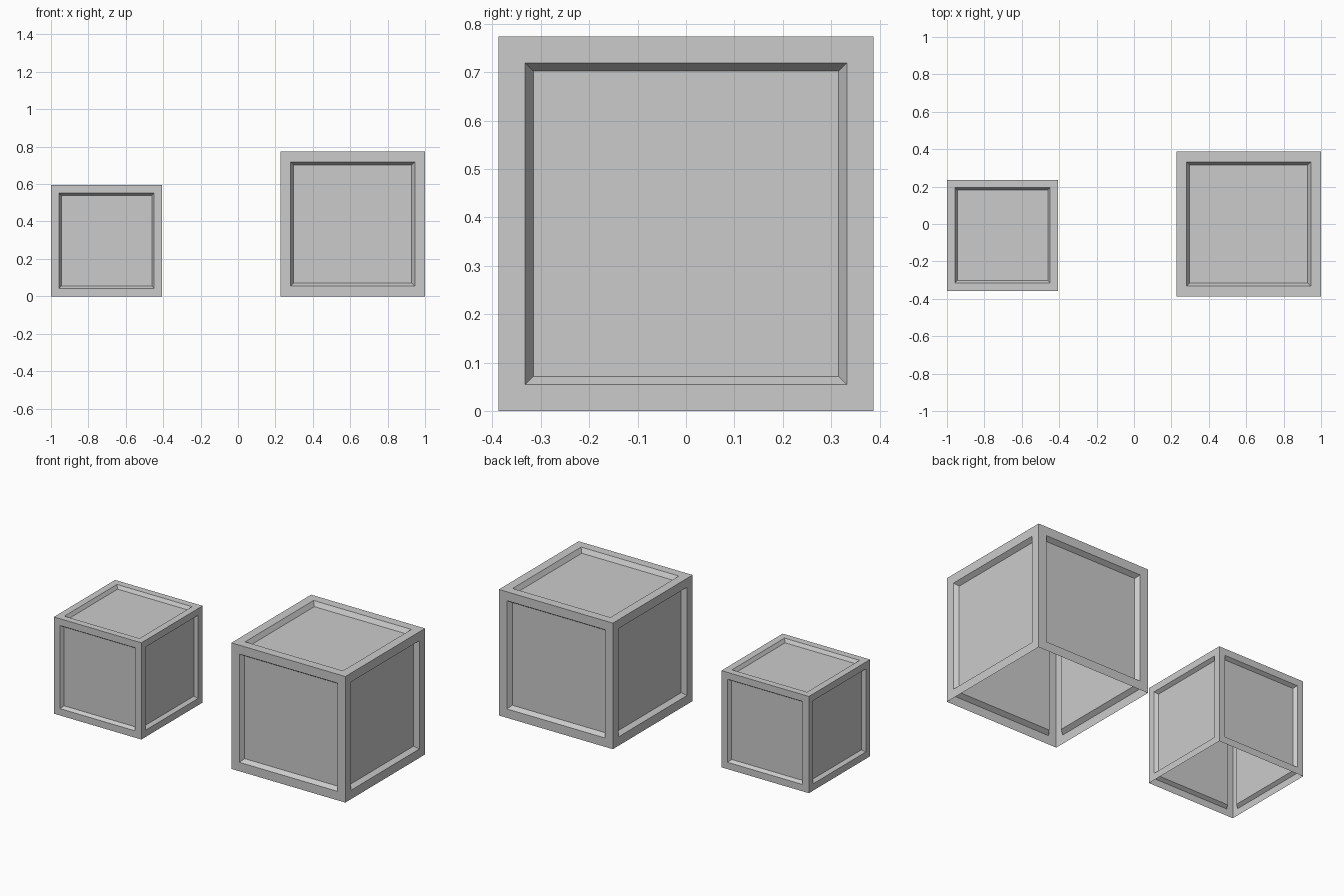
import bpy, bmesh
from mathutils import Matrix

if "Cube" in bpy.data.objects:
    bpy.data.objects.remove(bpy.data.objects["Cube"])


def crate(name, size, x, y):
    bm = bmesh.new()
    bmesh.ops.create_cube(bm, size=size,
                          matrix=Matrix.Translation((x, y, size / 2)))
    bm.normal_update()
    # The underside is open
    bottom = [f for f in bm.faces if f.normal.z < -0.9]
    bmesh.ops.delete(bm, geom=bottom, context='FACES_ONLY')
    # Flat frame, then a sloped step down to the recessed panel
    panels = list(bm.faces)
    bmesh.ops.inset_individual(bm, faces=panels, thickness=size * 0.1)
    bmesh.ops.inset_individual(bm, faces=panels, thickness=size * 0.031,
                               depth=-size * 0.035)
    mesh = bpy.data.meshes.new(name)
    bm.to_mesh(mesh)
    bm.free()
    bpy.context.collection.objects.link(bpy.data.objects.new(name, mesh))


# Two crates of different size
crate("large_crate", 0.774, 0.613, 0.0)
crate("small_crate", 0.594, -0.703, -0.061)
